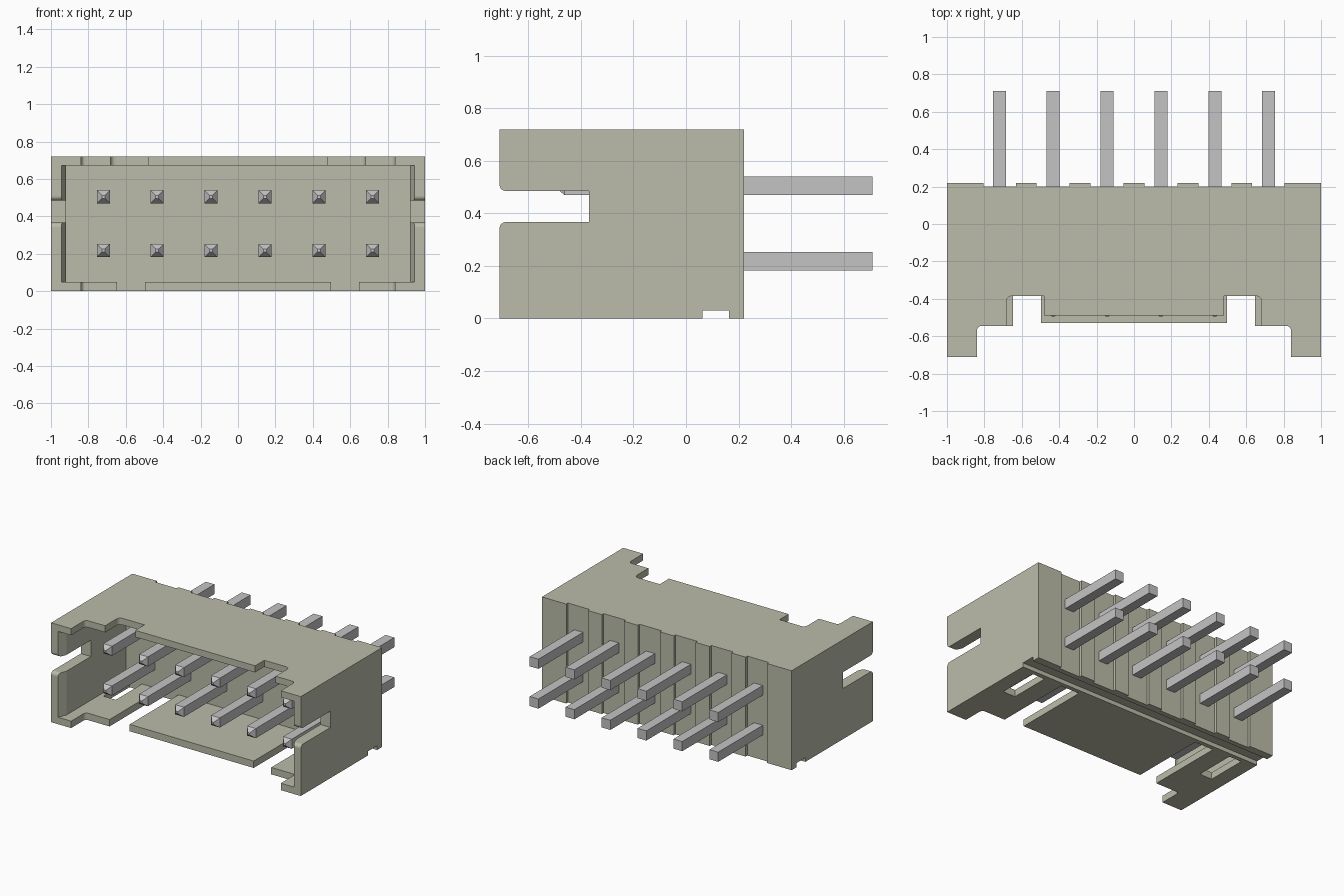
import bpy, bmesh, math
from mathutils import Vector

if "Cube" in bpy.data.objects:
    bpy.data.objects.remove(bpy.data.objects["Cube"], do_unlink=True)


def material(name, rgb):
    m = bpy.data.materials.new(name)
    m.use_nodes = True
    m.diffuse_color = (*rgb, 1)
    bsdf = next(n for n in m.node_tree.nodes if n.type == 'BSDF_PRINCIPLED')
    bsdf.inputs["Base Color"].default_value = (*rgb, 1)
    return m


housing_mat = material("warm grey plastic", (0.50, 0.505, 0.40))
pin_mat = material("metal grey", (0.55, 0.55, 0.55))


def new_object(name, bm, mat=None):
    bmesh.ops.recalc_face_normals(bm, faces=bm.faces)
    me = bpy.data.meshes.new(name)
    bm.to_mesh(me)
    bm.free()
    if mat:
        me.materials.append(mat)
    ob = bpy.data.objects.new(name, me)
    bpy.context.scene.collection.objects.link(ob)
    return ob


def rounded(points):
    """Expand (a, b, radius) corners into right-angle fillets."""
    out = []
    for i, p in enumerate(points):
        here = Vector(p[:2])
        if len(p) == 2:
            out.append(here)
            continue
        u = (Vector(points[i - 1][:2]) - here).normalized()
        v = (Vector(points[(i + 1) % len(points)][:2]) - here).normalized()
        for k in range(6):
            t = k / 5 * math.pi / 2
            out.append(here + p[2] * (u + v - v * math.cos(t) - u * math.sin(t)))
    return out


def prism(name, points, axis, lo, hi, mat=None):
    """Extrude a profile: axis 'z' takes (x, y) points, axis 'x' takes (y, z)."""
    bm = bmesh.new()
    place = (lambda p, h: (p[0], p[1], h)) if axis == 'z' else (lambda p, h: (h, p[0], p[1]))
    pts = rounded(points)
    rings = [[bm.verts.new(place(p, h)) for p in pts] for h in (lo, hi)]
    for r in rings:
        bm.faces.new(r)
    for i in range(len(pts)):
        j = (i + 1) % len(pts)
        bm.faces.new((rings[0][i], rings[0][j], rings[1][j], rings[1][i]))
    return new_object(name, bm, mat)


def box(x0, x1, y0, y1):
    return [(x0, y0), (x1, y0), (x1, y1), (x0, y1)]


def mirrored(half):
    """Close a half profile with its reflection in x."""
    return half + [(-p[0], *p[1:]) for p in reversed(half)]


# Housing block with ribs along the back
PITCH = 0.288
back = [(1, -0.71), (1, 0.22), (0.805, 0.22), (0.805, 0.2)]
for n in (2, 1):
    c = n * PITCH
    back += [(c + 0.056, 0.2), (c + 0.056, 0.22), (c - 0.056, 0.22), (c - 0.056, 0.2)]
back += [(0.056, 0.2), (0.056, 0.22)]
housing = prism("housing", mirrored(back), 'z', 0, 0.72, housing_mat)

INNER = 0.03  # y of the cavity's back wall
cutters = [
    # Cavity with a lead-in at the side walls
    prism("cavity_cutter", mirrored([(0.945, -0.8), (0.945, -0.71), (0.92, -0.65),
                                     (0.92, INNER)]), 'z', 0.05, 0.672),
    # Stepped front edge of the top wall
    prism("top_cutter", mirrored([(0.84, -0.8), (0.84, -0.545, 0.025), (0.683, -0.545),
                                  (0.683, -0.385, 0.03), (0.48, -0.385), (0.48, -0.49)]),
          'z', 0.64, 0.8),
    # Bottom wall with two deep slots either side of a tongue
    prism("bottom_cutter", mirrored([(0.84, -0.8), (0.84, -0.545, 0.025), (0.648, -0.545),
                                     (0.648, INNER), (0.497, INNER), (0.497, -0.53)]),
          'z', -0.1, 0.08),
    # Rounded-lip slot through both side walls
    prism("side_slot_cutter", [(-0.8, 0.33), (-0.71, 0.33), (-0.71, 0.367, 0.025),
                               (-0.37, 0.367), (-0.37, 0.485), (-0.71, 0.485, 0.025),
                               (-0.71, 0.52), (-0.8, 0.52)], 'x', -1.1, 1.1),
    # Groove across the underside
    prism("groove_cutter", box(0.062, 0.163, -0.1, 0.03), 'x', -1.1, 1.1),
]
# Small windows in the underside
for s in (-1, 1):
    cutters.append(prism("window_cutter", box(s * 0.84 - 0.05, s * 0.84 + 0.05, -0.27, INNER),
                         'z', -0.1, 0.08))

for c in cutters:
    mod = housing.modifiers.new(c.name, 'BOOLEAN')
    mod.operation = 'DIFFERENCE'
    mod.solver = 'EXACT'
    mod.object = c
bpy.context.view_layer.update()
cut = bpy.data.meshes.new_from_object(
    housing.evaluated_get(bpy.context.evaluated_depsgraph_get()))
housing.modifiers.clear()
housing.data = cut
cut.materials.clear()
cut.materials.append(housing_mat)
for p in cut.polygons:
    p.material_index = 0
for c in cutters:
    bpy.data.objects.remove(c, do_unlink=True)


# Square pins with pyramid tips
def pin(name, x, z):
    bm = bmesh.new()
    rings = []
    for y, h in ((-0.495, 0.008), (-0.463, 0.035), (0.71, 0.035)):
        rings.append([bm.verts.new((x + a * h, y, z + b * h))
                      for a, b in ((-1, -1), (1, -1), (1, 1), (-1, 1))])
    bm.faces.new(rings[0])
    bm.faces.new(rings[-1])
    for r0, r1 in zip(rings, rings[1:]):
        for i in range(4):
            j = (i + 1) % 4
            bm.faces.new((r0[i], r0[j], r1[j], r1[i]))
    return new_object(name, bm, pin_mat)


for row, z in (("lower", 0.217), ("upper", 0.505)):
    for i in range(6):
        pin(f"{row}_pin_{i + 1}", (i - 2.5) * PITCH, z)
